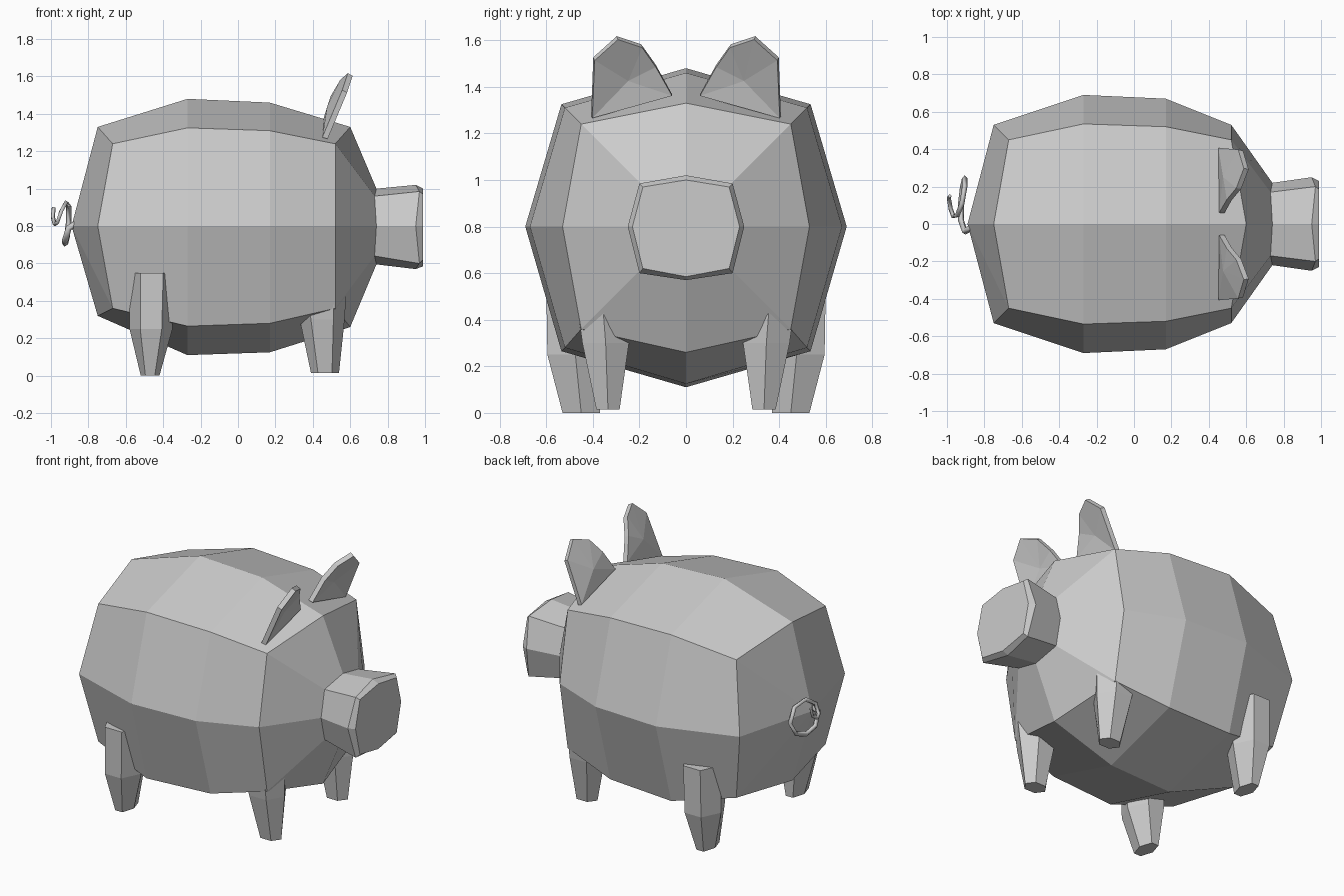
import bpy, bmesh, math

if "Cube" in bpy.data.objects:
    bpy.data.objects.remove(bpy.data.objects["Cube"])


def finish(name, bm):
    bmesh.ops.recalc_face_normals(bm, faces=bm.faces)
    me = bpy.data.meshes.new(name)
    bm.to_mesh(me)
    bm.free()
    ob = bpy.data.objects.new(name, me)
    bpy.context.collection.objects.link(ob)
    return ob


def loft(name, rings, start_pole=None):
    """Skin equal-sized rings of points and close both ends."""
    bm = bmesh.new()
    loops = [[bm.verts.new(p) for p in r] for r in rings]
    n = len(loops[0])
    for a, b in zip(loops, loops[1:]):
        for i in range(n):
            j = (i + 1) % n
            bm.faces.new((a[i], a[j], b[j], b[i]))
    if start_pole:
        pole = bm.verts.new(start_pole)
        for i in range(n):
            bm.faces.new((pole, loops[0][(i + 1) % n], loops[0][i]))
    else:
        bm.faces.new(loops[0][::-1])
    bm.faces.new(loops[-1])
    return finish(name, bm)


def octagon(x, xd, y, yd, top, topd, botd, bot, xs=None):
    """Eight-point section across x; diagonal points may sit at another x."""
    xs = x if xs is None else xs
    return [(x, 0, top), (xd, yd, topd), (xs, y, .8), (xd, yd, botd),
            (x, 0, bot), (xd, -yd, botd), (xs, -y, .8), (xd, -yd, topd)]


# Barrel body, tapering to the snout
snout_base = octagon(.74, .73, .22, .17, 1.0, .96, .64, .595)
loft("body", [
    octagon(-.75, -.67, .53, .45, 1.33, 1.24, .36, .32),
    octagon(-.27, -.27, .69, .535, 1.48, 1.325, .265, .11),
    octagon(.17, .17, .67, .52, 1.46, 1.31, .28, .125),
    octagon(.6, .52, .53, .45, 1.33, 1.24, .36, .26, xs=.52),
    snout_base,
], start_pole=(-.89, 0, .8))

# Snout
loft("snout", [
    snout_base,
    octagon(.95, .97, .25, .2, 1.02, .985, .6, .57),
    octagon(.99, .99, .23, .185, 1.0, .97, .62, .585),
])


def leg(name, side, levels):
    """Six-sided leg; each level is x, y, half length, half width, z."""
    rings = []
    for x, y, rx, ry, z in levels:
        rings.append([(x + rx * math.cos(k * math.pi / 3),
                       side * (y + ry * math.sin(k * math.pi / 3) / .866), z)
                      for k in range(6)])
    loft(name, rings)


# Ears: cupped fan of faces, thickened
EAR = [(.47, .06, 1.365), (.51, .13, 1.49), (.56, .19, 1.575),
       (.60, .295, 1.61), (.57, .395, 1.52), (.465, .405, 1.27)]


def ear(name, side):
    bm = bmesh.new()
    rim = [bm.verts.new((x, side * y, z)) for x, y, z in EAR]
    mid = bm.verts.new((.49, side * .25, 1.43))
    for i in range(6):
        bm.faces.new((mid, rim[i], rim[(i + 1) % 6]))
    mod = finish(name, bm).modifiers.new("thickness", "SOLIDIFY")
    mod.thickness = .03
    mod.offset = 0


for label, side in (("left", 1), ("right", -1)):
    leg("front_leg_" + label, side, [
        (.43, .37, .16, .12, .62), (.45, .345, .12, .10, .30),
        (.465, .335, .075, .05, .015)])
    leg("rear_leg_" + label, side, [
        (-.46, .47, .12, .13, .55), (-.465, .475, .115, .12, .25),
        (-.47, .45, .05, .08, 0)])
    ear("ear_" + label, side)

# Curly tail
path = [(-.87, -.02, .81), (-.905, -.04, .79), (-.925, .02, .72),
        (-.925, .11, .705), (-.915, .2, .74), (-.905, .245, .82),
        (-.905, .2, .905), (-.92, .11, .925), (-.945, .045, .88),
        (-.965, .04, .82), (-.98, .08, .81), (-.99, .14, .85), (-.985, .15, .9)]
cu = bpy.data.curves.new("tail", "CURVE")
cu.dimensions = "3D"
cu.bevel_depth = .014
cu.bevel_resolution = 0
cu.use_fill_caps = True
sp = cu.splines.new("POLY")
sp.points.add(len(path) - 1)
for i, (pt, p) in enumerate(zip(sp.points, path)):
    pt.co = (*p, 1)
    pt.radius = 1.3 - .6 * i / len(path)
bpy.context.collection.objects.link(bpy.data.objects.new("tail", cu))
